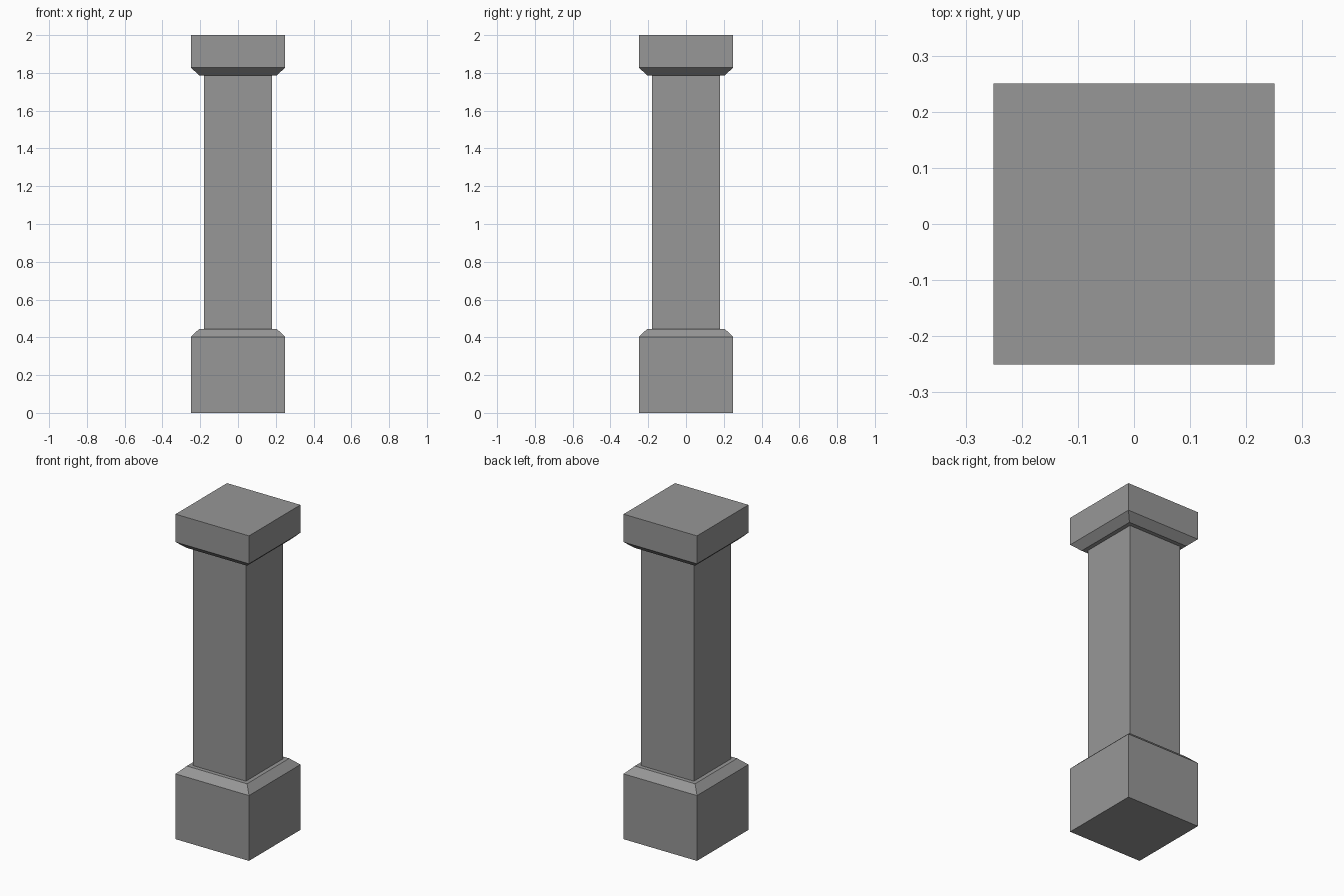
import bpy, bmesh

if "Cube" in bpy.data.objects:
    bpy.data.objects.remove(bpy.data.objects["Cube"])

stone = bpy.data.materials.new("grey stone")
stone.diffuse_color = (0.31, 0.31, 0.31, 1.0)
stone.use_nodes = True
stone.node_tree.nodes["Principled BSDF"].inputs["Base Color"].default_value = stone.diffuse_color


def square_stack(name, profile):
    """Closed solid of square sections, given as (half width, height) pairs."""
    bm = bmesh.new()
    rings = [[bm.verts.new((sx * h, sy * h, z))
              for sx, sy in ((-1, -1), (1, -1), (1, 1), (-1, 1))]
             for h, z in profile]
    for low, high in zip(rings, rings[1:]):
        for i in range(4):
            j = (i + 1) % 4
            bm.faces.new((low[i], low[j], high[j], high[i]))
    bm.faces.new(rings[0][::-1])
    bm.faces.new(rings[-1])
    mesh = bpy.data.meshes.new(name)
    bm.to_mesh(mesh)
    bm.free()
    mesh.materials.append(stone)
    obj = bpy.data.objects.new(name, mesh)
    bpy.context.collection.objects.link(obj)
    return obj


# Plinth with chamfered top edge
square_stack("base", [(0.25, 0), (0.25, 0.402), (0.205, 0.445)])
# Plain square shaft
square_stack("shaft", [(0.18, 0.445), (0.18, 1.787)])
# Cap block with chamfered lower edge
square_stack("capital", [(0.205, 1.787), (0.25, 1.828), (0.25, 2.0)])
